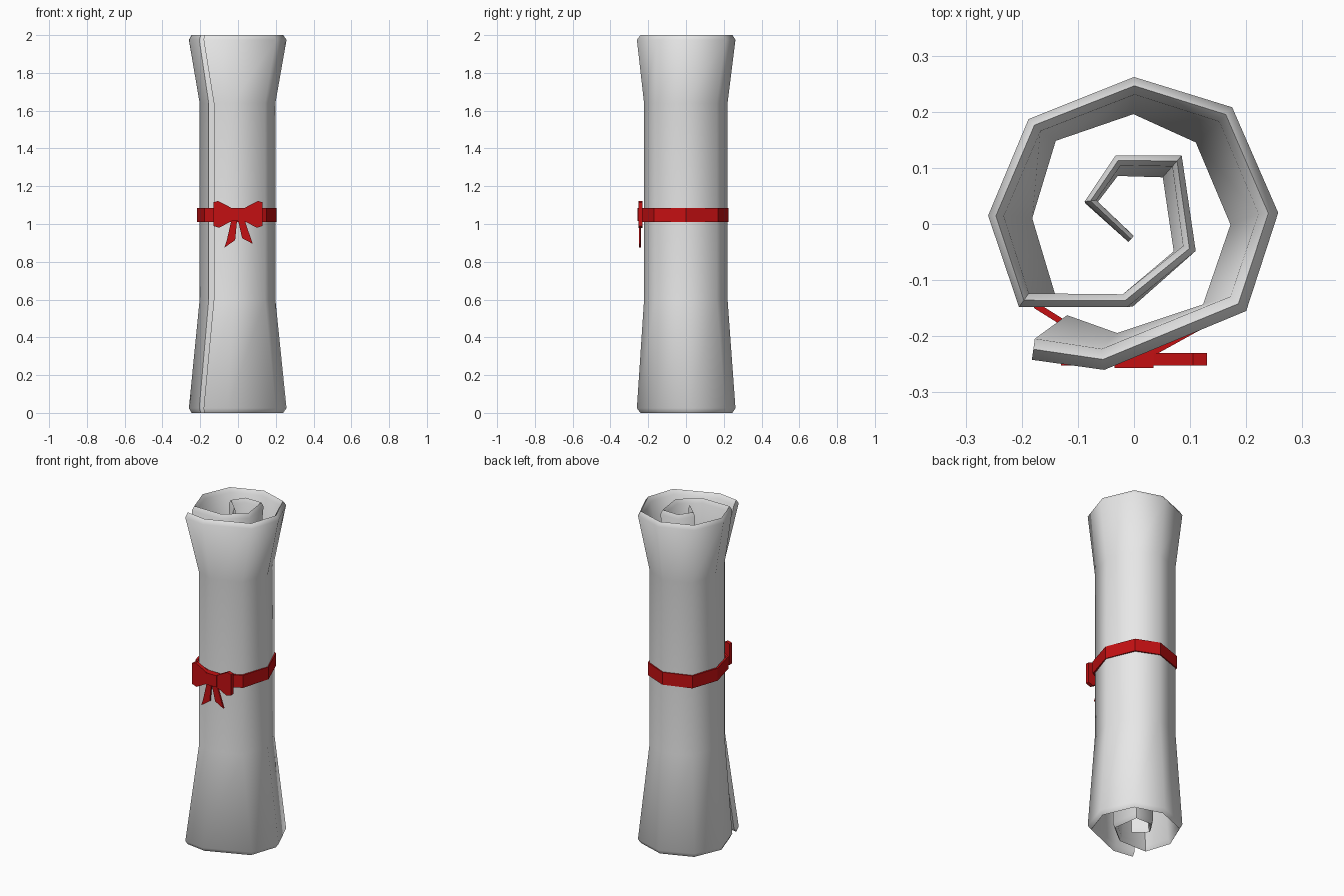
import bpy, bmesh, math
from mathutils import Vector

if "Cube" in bpy.data.objects:
    bpy.data.objects.remove(bpy.data.objects["Cube"])


def material(name, rgb):
    m = bpy.data.materials.new(name)
    m.diffuse_color = (*rgb, 1)
    m.use_nodes = True
    m.node_tree.nodes["Principled BSDF"].inputs["Base Color"].default_value = m.diffuse_color
    return m


PAPER = material("paper white", (0.8, 0.8, 0.8))
RED = material("ribbon red", (0.55, 0.005, 0.006))


def make(name, verts, faces, mat, smooth=None):
    me = bpy.data.meshes.new(name)
    me.from_pydata([tuple(v) for v in verts], [], faces)
    bm = bmesh.new()
    bm.from_mesh(me)
    bmesh.ops.recalc_face_normals(bm, faces=bm.faces)
    bm.to_mesh(me)
    bm.free()
    ob = bpy.data.objects.new(name, me)
    bpy.context.collection.objects.link(ob)
    me.materials.append(mat)
    if smooth:
        bpy.ops.object.select_all(action='DESELECT')
        ob.select_set(True)
        bpy.context.view_layer.objects.active = ob
        bpy.ops.object.shade_smooth_by_angle(angle=math.radians(smooth))
    return ob


def inward(path, thick):
    """Offset an anticlockwise open path to its left, mitred."""
    pts = [Vector(p) for p in path]
    out = []
    for i, p in enumerate(pts):
        ds = []
        if i > 0:
            ds.append((p - pts[i - 1]).normalized())
        if i < len(pts) - 1:
            ds.append((pts[i + 1] - p).normalized())
        ns = [Vector((-d.y, d.x)) for d in ds]
        n = sum(ns, Vector((0, 0))).normalized()
        out.append(p + n * thick(i) / max(0.6, n.dot(ns[0])))
    return out


# Rolled sheet: outer line of the spiral at the flared rims and at the waist
rim = [(-.182, -.242), (-.053, -.26), (.2, -.155), (.257, .02), (.175, .208), (0, .262),
       (-.188, .187), (-.26, .015), (-.205, -.148), (-.012, -.148), (.11, -.048),
       (.085, .122), (-.033, .122), (-.088, .04), (-.01, -.032)]
waist = [(-.128, -.188), (-.03, -.222), (.143, -.163), (.198, 0), (.128, .163), (0, .22),
         (-.157, .165), (-.203, .01), (-.155, -.146), (-.002, -.147), (.09, -.055),
         (.066, .1), (-.037, .102), (-.086, .036), (-.012, -.03)]
rim_in = inward(rim, lambda i: .038 - .0017 * i)
waist_in = inward(waist, lambda i: .027 - .0009 * i)
verts = []
for a, b, c, d in zip(rim, waist, waist_in, rim_in):
    mid = (Vector(a) + d) / 2
    for p, z in ((a, .025), (b, .6), (b, 1.64), (a, 1.975), (mid, 2),
                 (d, 1.975), (c, 1.64), (c, .6), (d, .025), (mid, 0)):
        verts.append((p[0], p[1], z))
faces = []
last = len(rim) - 1
for i in range(last):
    for k in range(10):
        n = (k + 1) % 10
        faces.append((i * 10 + k, i * 10 + n, i * 10 + 10 + n, i * 10 + 10 + k))
for o in (0, last * 10):
    for f in ((9, 0, 8), (0, 1, 7, 8), (1, 2, 6, 7), (2, 3, 5, 6), (3, 4, 5)):
        faces.append(tuple(o + k for k in f))
make("rolled_sheet", verts, faces, PAPER, 60)

# Ribbon band around the waist
band = [(-.13, -.18), (-.03, -.232), (.04, -.232), (.152, -.17), (.203, 0), (.135, .17),
        (0, .226), (-.163, .171), (-.218, .01), (-.178, -.15)]
n = len(band)
verts, faces = [], []
for x, y in band:
    for s, z in ((1, 1.01), (1, 1.085), (.95, 1.085), (.95, 1.01)):
        verts.append((x * s, y * s, z))
for i in range(n):
    j = (i + 1) % n
    for k in range(4):
        m = (k + 1) % 4
        faces.append((i * 4 + k, i * 4 + m, j * 4 + m, j * 4 + k))
make("ribbon_band", verts, faces, RED)


def plate(name, outline, y0, y1):
    """Flat piece facing the front, from an x-z outline."""
    k = len(outline)
    v = [(x, y, z) for y in (y0, y1) for x, z in outline]
    f = [tuple(range(k)), tuple(range(k, 2 * k))]
    f += [(i, (i + 1) % k, k + (i + 1) % k, k + i) for i in range(k)]
    return make(name, v, f, RED)


# Bow: knot, two loops and two tails
plate("bow_knot", [(-.035, 1.015), (.035, 1.015), (.035, 1.085), (-.035, 1.085)], -.257, -.222)
for side, s in (("left", -1), ("right", 1)):
    loop = [(.025, 1.02), (.1, .98), (.13, .99), (.13, 1.115), (.105, 1.122), (.025, 1.08)]
    plate("bow_loop_" + side, [(s * x, z) for x, z in loop], -.252, -.23)
plate("bow_tail_left", [(-.035, 1.02), (-.005, 1.02), (-.015, .915), (-.072, .875), (-.06, .91)], -.248, -.238)
plate("bow_tail_right", [(.0, 1.02), (.035, 1.02), (.078, .895), (.05, .91), (.022, .925)], -.25, -.24)
